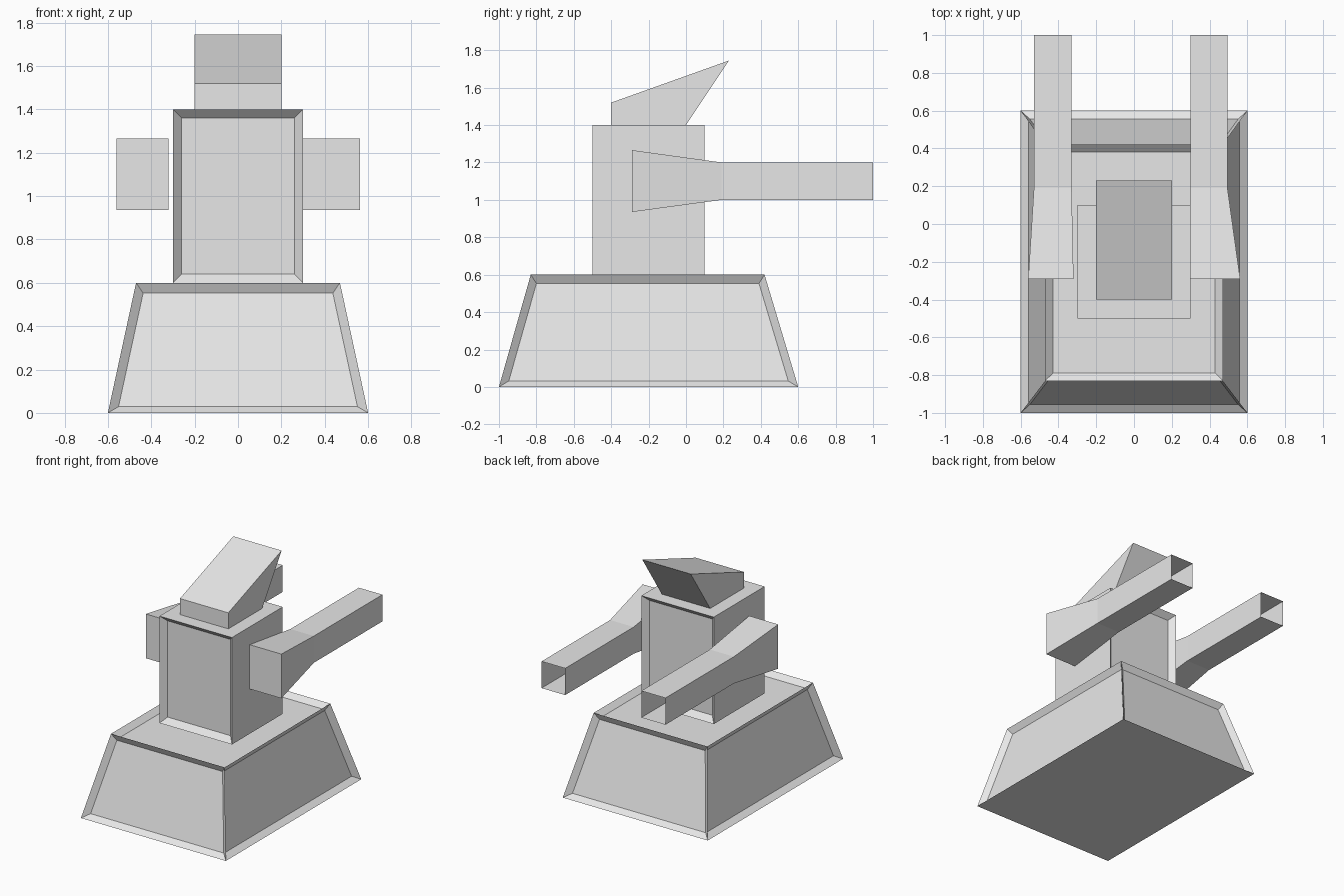
import bpy
import bmesh

if "Cube" in bpy.data.objects:
    bpy.data.objects.remove(bpy.data.objects["Cube"], do_unlink=True)

GREY = (0.8, 0.8, 0.8, 1.0)
grey = bpy.data.materials.new("light grey")
grey.use_nodes = True
grey.diffuse_color = GREY
grey.node_tree.nodes["Principled BSDF"].inputs["Base Color"].default_value = GREY


def loft(name, rings, open_end=False, panel=None, depth=0.035):
    """Skin a row of four-cornered rings; sink a panel into faces chosen by normal."""
    bm = bmesh.new()
    loops = [[bm.verts.new(p) for p in ring] for ring in rings]
    for a, b in zip(loops, loops[1:]):
        for i in range(4):
            j = (i + 1) % 4
            bm.faces.new((a[i], a[j], b[j], b[i]))
    bm.faces.new(loops[0][::-1])
    end = bm.faces.new(loops[-1])
    bmesh.ops.recalc_face_normals(bm, faces=bm.faces[:])
    if open_end:
        bmesh.ops.delete(bm, geom=[end], context='FACES_ONLY')
    if panel:
        bm.normal_update()
        chosen = [f for f in bm.faces if panel(f.normal)]
        bmesh.ops.inset_individual(bm, faces=chosen, thickness=0.04,
                                   depth=-depth, use_even_offset=True)
    mesh = bpy.data.meshes.new(name)
    bm.to_mesh(mesh)
    bm.free()
    mesh.materials.append(grey)
    obj = bpy.data.objects.new(name, mesh)
    bpy.context.collection.objects.link(obj)
    return obj


def flat_ring(x, y0, y1, z):
    return [(-x, y0, z), (x, y0, z), (x, y1, z), (-x, y1, z)]


def upright_ring(x0, x1, z0, z1, y):
    return [(x0, y, z0), (x1, y, z0), (x1, y, z1), (x0, y, z1)]


# Tapered base with sunken panels on the sides and top
loft("base", [flat_ring(0.6, -1, 0.6, 0), flat_ring(0.47, -0.83, 0.42, 0.6)],
     panel=lambda n: n.z > -0.5)

# Body with sunken panels on front and back
loft("body", [flat_ring(0.3, -0.5, 0.1, 0.6), flat_ring(0.3, -0.5, 0.1, 1.4)],
     panel=lambda n: abs(n.y) > 0.5, depth=0.04)

# Wedge head, sloping up to the back
profile = [(-0.4, 1.4), (0, 1.4), (0.23, 1.745), (-0.4, 1.52)]
loft("head", [[(x, y, z) for y, z in profile] for x in (-0.2, 0.2)])

# Hollow arms, flared and closed at the front, open at the back
for name, front, back in (("left_arm", (0.3, 0.562), (0.3, 0.495)),
                          ("right_arm", (-0.56, -0.32), (-0.53, -0.33))):
    loft(name, [upright_ring(*front, 0.935, 1.266, -0.29),
                upright_ring(*back, 1.0, 1.2, 0.19),
                upright_ring(*back, 1.0, 1.2, 1.0)], open_end=True)
